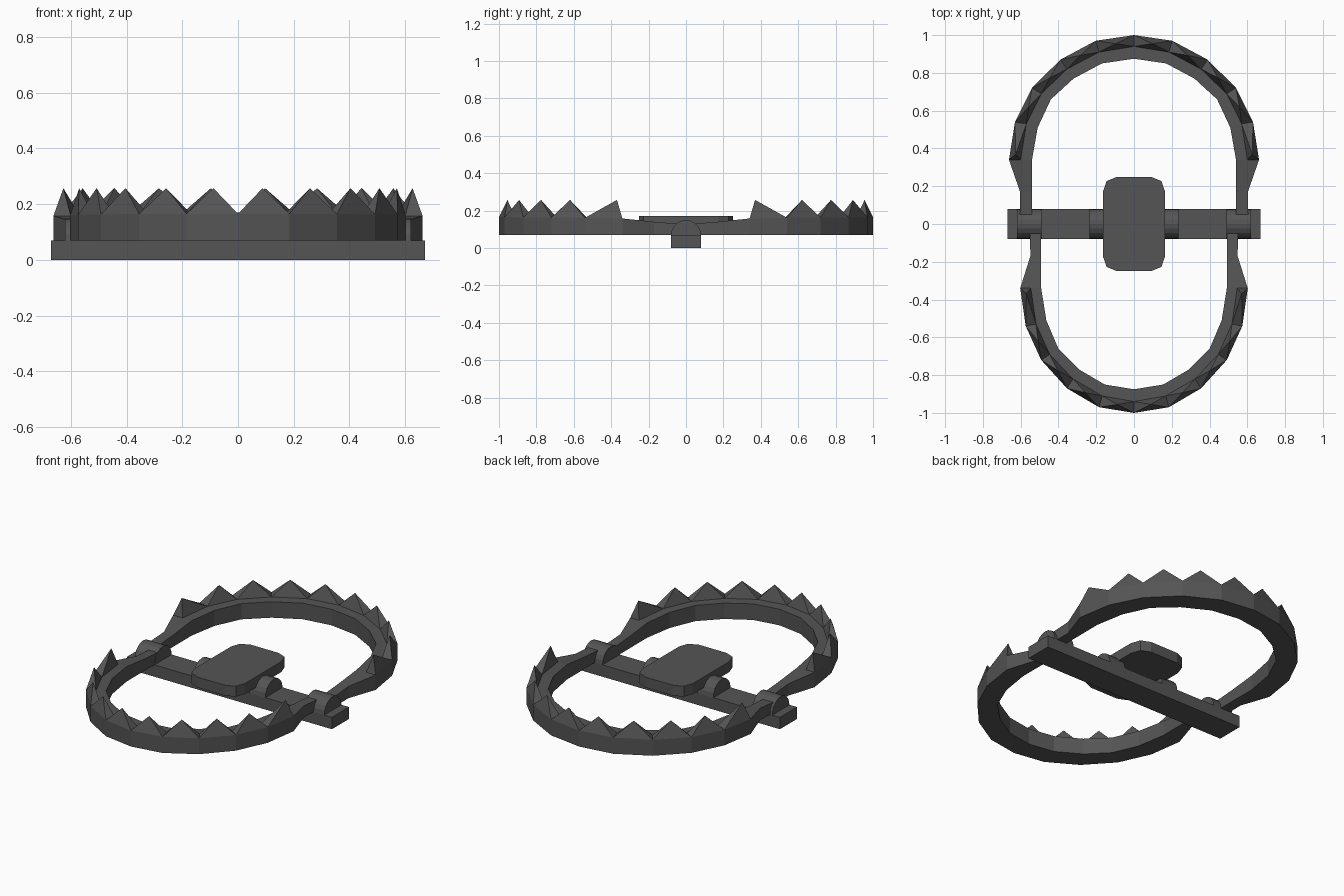
import bpy, bmesh, math
from mathutils import Vector

cube = bpy.data.objects.get("Cube")
if cube:
    bpy.data.objects.remove(cube, do_unlink=True)

# Single dark iron colour
iron = bpy.data.materials.new("dark_iron")
iron.use_nodes = True
IRON = (0.09, 0.09, 0.09, 1.0)
iron.diffuse_color = IRON
bsdf = next(n for n in iron.node_tree.nodes if n.type == 'BSDF_PRINCIPLED')
bsdf.inputs["Base Color"].default_value = IRON
bsdf.inputs["Roughness"].default_value = 0.7


def finish(bm, name):
    bmesh.ops.recalc_face_normals(bm, faces=bm.faces[:])
    mesh = bpy.data.meshes.new(name)
    bm.to_mesh(mesh)
    bm.free()
    mesh.materials.append(iron)
    obj = bpy.data.objects.new(name, mesh)
    bpy.context.collection.objects.link(obj)
    return obj


def prism(name, outline, offset):
    """Extrude a closed outline along an offset vector."""
    bm = bmesh.new()
    face = bm.faces.new([bm.verts.new(p) for p in outline])
    res = bmesh.ops.extrude_face_region(bm, geom=[face])
    verts = [g for g in res["geom"] if isinstance(g, bmesh.types.BMVert)]
    bmesh.ops.translate(bm, verts=verts, vec=Vector(offset))
    return finish(bm, name)


# Base bar
BAR_TOP, BAR_R = 0.07, 0.08
prism("base_bar", [(-0.67, -BAR_R, 0), (0.67, -BAR_R, 0), (0.67, BAR_R, 0), (-0.67, BAR_R, 0)],
      (0, 0, BAR_TOP))


# Half-round hinge lugs on the bar
def lug(name, x0, x1, segments=10):
    arc = [(x0, BAR_R * math.cos(math.pi * i / segments),
            BAR_TOP + BAR_R * math.sin(math.pi * i / segments)) for i in range(segments + 1)]
    prism(name, arc, (x1 - x0, 0, 0))


for side, s in (("left", 1), ("right", -1)):
    lug(side + "_jaw_lug", s * 0.49, s * 0.62)
    lug(side + "_plate_lug", s * 0.13, s * 0.235)

# Trigger plate with clipped corners
corner = [(0.165, 0.17), (0.145, 0.227), (0.09, 0.25)]
quarter = corner + [(-x, y) for x, y in reversed(corner)]
plate = quarter + [(-x, -y) for x, y in quarter]
prism("trigger_plate", [(x, y, 0.108) for x, y in plate], (0, 0, 0.062))

# Jaw stations from arm end to tip: inner, middle and outer edge, top height, toothed
STATIONS = [
    ((0.54, 0.00), (0.605, 0.00), (0.605, 0.00), 0.130, False),
    ((0.54, 0.05), (0.605, 0.05), (0.605, 0.05), 0.131, False),
    ((0.54, 0.17), (0.603, 0.17), (0.603, 0.17), 0.140, False),
    ((0.54, 0.34), (0.600, 0.34), (0.662, 0.34), 0.158, True),
    ((0.51, 0.51), (0.570, 0.53), (0.630, 0.54), 0.162, True),
    ((0.44, 0.66), (0.490, 0.69), (0.540, 0.72), 0.163, True),
    ((0.32, 0.77), (0.355, 0.82), (0.390, 0.87), 0.164, True),
    ((0.17, 0.85), (0.185, 0.91), (0.203, 0.97), 0.165, True),
    ((0.00, 0.875), (0.0, 0.94), (0.0, 1.0), 0.165, True),
]


def jaw(name, sx, sy):
    bm = bmesh.new()
    full = [(1, st) for st in STATIONS] + [(-1, st) for st in reversed(STATIONS[:-1])]
    rings = []
    for m, (inner, mid, outer, top, toothed) in full:
        rings.append([bm.verts.new((m * sx * p[0], sy * p[1], z)) for p, z in
                      ((inner, 0.07), (inner, top), (mid, top), (outer, top), (outer, 0.07))])
    last = len(rings) - 1
    for i in range(last):
        a, b = rings[i], rings[i + 1]
        for k in range(5):
            n = (k + 1) % 5
            if k == 2 and full[i][1][4] and full[i + 1][1][4]:
                # Pointed tooth; the end teeth lean towards the arms
                t = 0.15 if i == 3 else 0.85 if i == last - 4 else 0.5
                pa, pb = (a[2].co + a[3].co) / 2, (b[2].co + b[3].co) / 2
                tip = pa.lerp(pb, t)
                tip.z = 0.257
                tip = bm.verts.new(tip)
                loop = (a[2], a[3], b[3], b[2])
                for j in range(4):
                    # Base edges shared with the neighbours close the tooth
                    bm.faces.new((loop[j], loop[(j + 1) % 4], tip))
            else:
                bm.faces.new((a[k], a[n], b[n], b[k]))
    # Arm ends, and the step where the teeth start
    bm.faces.new(rings[0])
    bm.faces.new(rings[-1])
    bmesh.ops.remove_doubles(bm, verts=bm.verts[:], dist=0.0005)
    return finish(bm, name)


jaw("back_jaw", 1.0, 1.0)
jaw("front_jaw", 0.91, -1.0)
